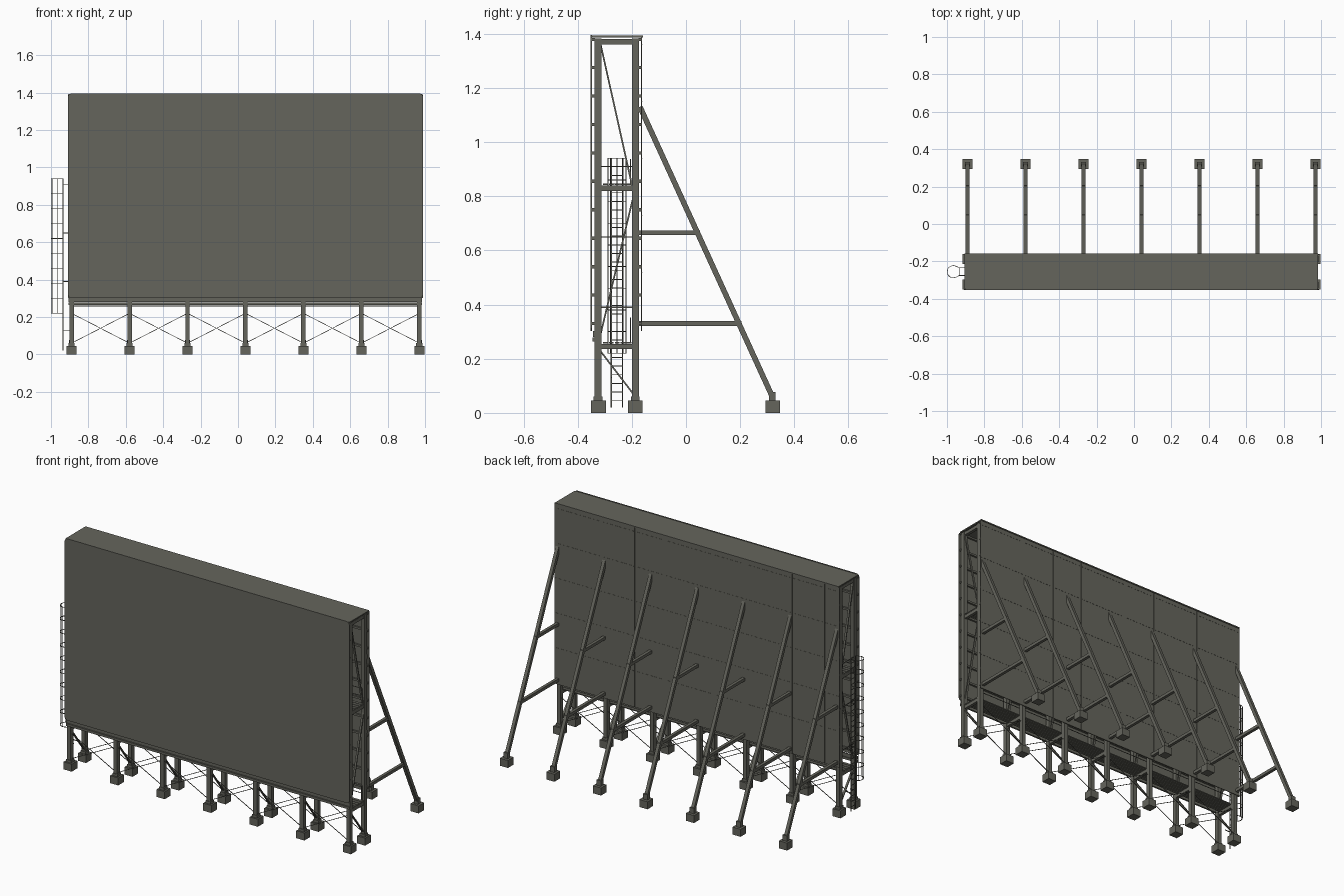
import bpy, bmesh, math
from mathutils import Vector, Matrix

if "Cube" in bpy.data.objects:
    bpy.data.objects.remove(bpy.data.objects["Cube"])

mat = bpy.data.materials.new("weathered grey steel")
mat.diffuse_color = (0.13, 0.13, 0.108, 1)
mat.use_nodes = True
mat.node_tree.nodes["Principled BSDF"].inputs["Base Color"].default_value = mat.diffuse_color

FRAMES = [-0.89 + 0.31 * i for i in range(7)]
X0, X1 = -0.91, 0.99
FRONT, BACK, BRACE = -0.325, -0.187, 0.321      # y of the post rows and brace feet
GIRTS = [0.33 + 0.105 * i for i in range(11)]


def box(bm, x0, x1, y0, y1, z0, z1):
    m = Matrix.Translation(((x0 + x1) / 2, (y0 + y1) / 2, (z0 + z1) / 2))
    bmesh.ops.create_cube(bm, size=1, matrix=m @ Matrix.Diagonal((x1 - x0, y1 - y0, z1 - z0, 1)))


def bar(bm, a, b, w, h=None):
    """Straight square-section member from a to b."""
    a, b = Vector(a), Vector(b)
    d = b - a
    up = Vector((1, 0, 0)) if abs(d.normalized().x) < 0.9 else Vector((0, 0, 1))
    z = d.normalized()
    y = z.cross(up).normalized()
    x = y.cross(z)
    rot = Matrix((x, y, z)).transposed().to_4x4()
    m = Matrix.Translation((a + b) / 2) @ rot @ Matrix.Diagonal((w, h or w, d.length, 1))
    bmesh.ops.create_cube(bm, size=1, matrix=m)


def part(name, build):
    bm = bmesh.new()
    build(bm)
    me = bpy.data.meshes.new(name)
    bm.to_mesh(me)
    bm.free()
    me.materials.append(mat)
    ob = bpy.data.objects.new(name, me)
    bpy.context.collection.objects.link(ob)
    return ob


# Concrete feet under every post and brace
def feet(bm):
    for x in FRAMES:
        for y in (FRONT + 0.002, BACK, BRACE):
            box(bm, x - 0.027, x + 0.027, y - 0.027, y + 0.027, 0, 0.045)
        box(bm, x - 0.014, x + 0.014, BRACE - 0.014, BRACE + 0.01, 0.045, 0.078)
        for y in (FRONT, BACK):
            box(bm, x - 0.017, x + 0.017, y - 0.016, y + 0.016, 0.045, 0.06)
part("footings", feet)


# Upright posts with cross members
def posts(bm):
    for x in FRAMES:
        for y in (FRONT, BACK):
            box(bm, x - 0.012, x + 0.012, y - 0.013, y + 0.013, 0.04, 1.382)
        for z in (0.245, 0.83, 1.37):
            box(bm, x - 0.009, x + 0.009, FRONT, BACK, z - 0.01, z + 0.01)
part("posts", posts)


# Thin diagonals inside each frame
def diagonals(bm):
    for x in FRAMES:
        for (y0, z0), (y1, z1) in (((FRONT + 0.01, 1.36), (BACK - 0.01, 0.83)),
                                   ((BACK, 0.83), (FRONT, 0.25)),
                                   ((FRONT, 0.24), (BACK, 0.06))):
            bar(bm, (x, y0, z0), (x, y1, z1), 0.012, 0.006)
part("frame_diagonals", diagonals)


# Raking back braces with horizontal struts
def braces(bm):
    for x in FRAMES:
        bar(bm, (x, BRACE, 0.055), (x, -0.17, 1.13), 0.02, 0.02)
        for z, y in ((0.665, 0.052), (0.33, 0.205)):
            box(bm, x - 0.009, x + 0.009, BACK, y, z - 0.009, z + 0.009)
part("back_braces", braces)


# Crossed tie rods between the legs
def ties(bm):
    for a, b in zip(FRAMES, FRAMES[1:]):
        for y in (FRONT, BACK):
            bar(bm, (a, y, 0.06), (b, y, 0.22), 0.003)
            bar(bm, (a, y, 0.22), (b, y, 0.06), 0.003)
part("cross_ties", ties)


# Horizontal rails carrying the sheets
def girts(bm):
    for z in GIRTS:
        z1 = min(z + 0.006, 1.384)
        box(bm, X0 + 0.005, X1 - 0.005, -0.348, -0.336, z - 0.006, z1)
        box(bm, X0 + 0.005, X1 - 0.005, -0.176, -0.166, z - 0.006, z1)
    box(bm, X0 + 0.005, X1 - 0.005, -0.346, -0.336, 0.264, 0.278)
    box(bm, X0 + 0.005, X1 - 0.005, -0.343, -0.336, 0.281, 0.302)
part("sheet_rails", girts)


# Front screen with clipped corners
def screen(bm):
    c, z0, z1 = 0.022, 0.302, 1.396
    pts = []
    for cx, cz, start in ((X1 - c, z1 - c, 0), (X0 + c, z1 - c, 90),
                          (X0 + c, z0 + c, 180), (X1 - c, z0 + c, 270)):
        for k in range(4):
            t = math.radians(start + 30 * k)
            pts.append(bm.verts.new((cx + c * math.cos(t), -0.352, cz + c * math.sin(t))))
    f = bm.faces.new(pts)
    ext = bmesh.ops.extrude_face_region(bm, geom=[f])
    bmesh.ops.translate(bm, vec=(0, 0.005, 0),
                        verts=[v for v in ext["geom"] if isinstance(v, bmesh.types.BMVert)])
    bmesh.ops.recalc_face_normals(bm, faces=bm.faces)
part("front_screen", screen)


# Rear cladding in separate sheets, with narrow fixing strips
def cladding(bm):
    xs = [X0, -0.81, -0.595, -0.28, -0.07, 0.25, 0.455, 0.67, X1]
    for a, b in zip(xs, xs[1:]):
        box(bm, a + 0.001, b - 0.001, -0.166, -0.162, 0.302, 1.39)
        for z in (0.52, 0.73, 0.94, 1.15, 1.36):
            box(bm, a + 0.006, b - 0.006, -0.162, -0.161, z - 0.001, z + 0.001)
part("rear_cladding", cladding)

part("top_cover", lambda bm: box(bm, X0 + 0.005, X1 - 0.005, -0.347, -0.158, 1.386, 1.393))


# Two inner walkways of long planks, with handrails
def walkways(bm):
    for z in (0.256, 0.841):
        for k in range(5):
            y = -0.307 + k * 0.022
            box(bm, X0 + 0.01, X1 - 0.01, y, y + 0.017, z, z + 0.006)
        for x in FRAMES:
            bar(bm, (x, -0.205, z), (x, -0.205, z + 0.095), 0.004)
        for h in (0.05, 0.095):
            bar(bm, (FRAMES[0], -0.205, z + h), (FRAMES[-1], -0.205, z + h), 0.003)
part("walkways", walkways)

# Access ladder at the left end
LY, LX = -0.255, -0.935


def ladder(bm):
    for s in (-1, 1):
        y = LY + s * 0.021
        bar(bm, (LX, y, 0.02), (LX, y, 0.94), 0.004)
        for z in (0.13, 0.39, 0.65, 0.91):
            bar(bm, (LX, y, z), (-0.9, y, z), 0.004)
    for k in range(28):
        z = 0.045 + k * 0.032
        bar(bm, (LX, LY - 0.021, z), (LX, LY + 0.021, z), 0.003)
    # wall ties to the end frame
    for z in (0.39, 0.65, 0.91):
        bar(bm, (-0.9, FRONT, z), (-0.9, BACK, z), 0.004)
part("ladder", ladder)


# Safety cage: hoops and upright bars
def cage(bm):
    def ring(deg, z):
        t = math.radians(deg)
        return (-0.966 + 0.033 * math.cos(t), LY + 0.033 * math.sin(t), z)
    for k in range(10):
        z = 0.22 + 0.08 * k
        pts = [(LX, LY + 0.021, z)] + [ring(d, z) for d in range(60, 301, 30)] + [(LX, LY - 0.021, z)]
        for a, b in zip(pts, pts[1:]):
            bar(bm, a, b, 0.003, 0.003)
    for d in (90, 135, 180, 225, 270):
        bar(bm, ring(d, 0.22), ring(d, 0.94), 0.003)
part("ladder_cage", cage)
